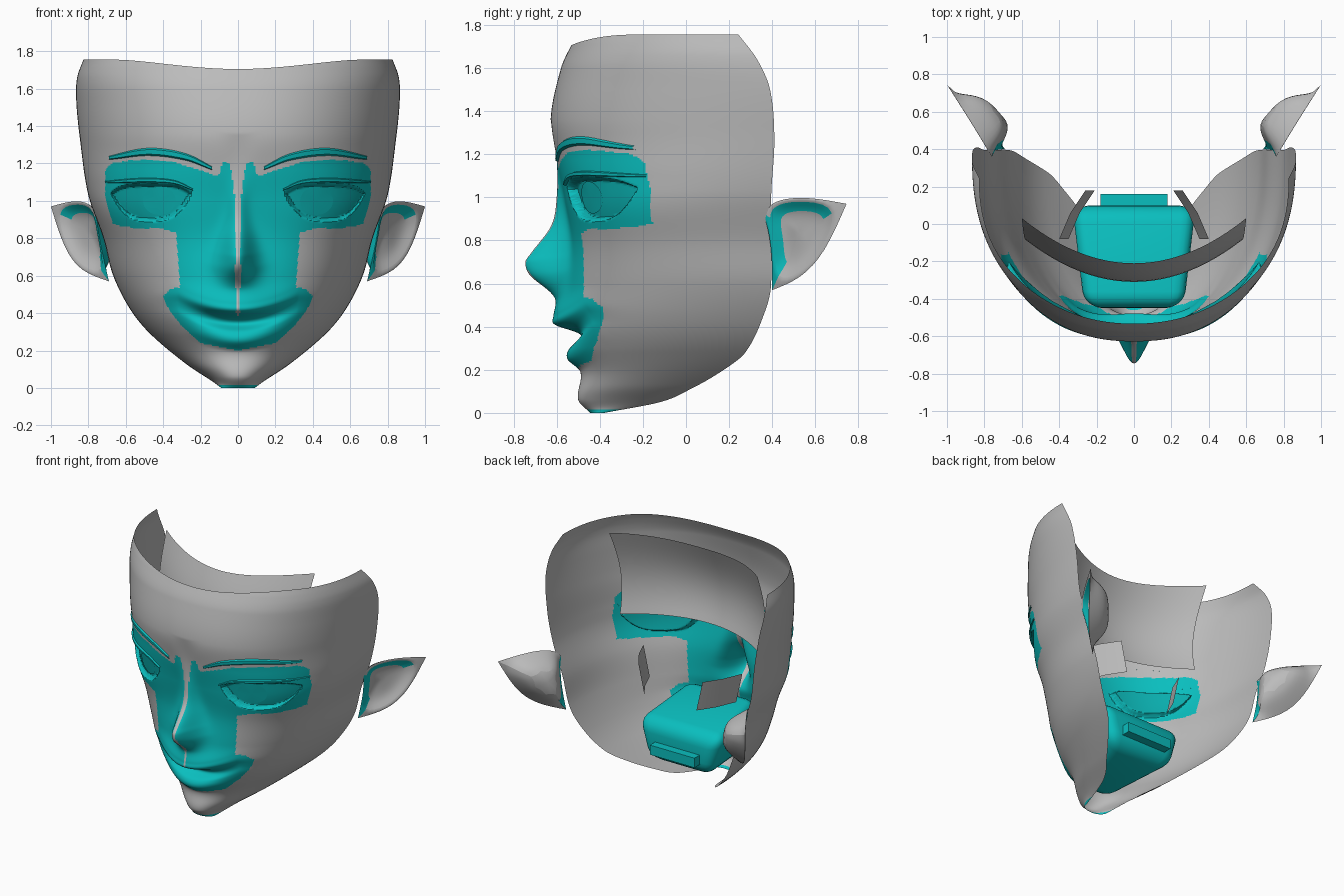
import bpy, bmesh, math
from mathutils import Vector

cube = bpy.data.objects.get("Cube")
if cube:
    bpy.data.objects.remove(cube)


def material(name, r, g, b):
    m = bpy.data.materials.new(name)
    m.use_nodes = True
    m.diffuse_color = (r, g, b, 1)
    node = next(n for n in m.node_tree.nodes if n.type == 'BSDF_PRINCIPLED')
    node.inputs["Base Color"].default_value = (r, g, b, 1)
    return m


GREY = material("light grey", .5, .5, .5)
TEAL = material("teal", .003, .52, .52)
DARK = material("deep teal", .003, .42, .42)


def curve(*pts):
    """Smooth interpolation through (key, value) pairs."""
    def tangent(i):
        a, b = pts[max(i - 1, 0)], pts[min(i + 1, len(pts) - 1)]
        return (b[1] - a[1]) / (b[0] - a[0])

    slopes = [tangent(i) for i in range(len(pts))]

    def f(k):
        k = min(max(k, pts[0][0]), pts[-1][0])
        i = 0
        while i < len(pts) - 2 and k > pts[i + 1][0]:
            i += 1
        (a, p), (b, q) = pts[i], pts[i + 1]
        h, t = b - a, (k - a) / (b - a)
        s = t * t * (3 - 2 * t)
        return (p + (q - p) * s + h * slopes[i] * t * (1 - t) ** 2
                - h * slopes[i + 1] * t * t * (1 - t))
    return f


def finish(name, bm, mats, mirror=False, smooth=True):
    me = bpy.data.meshes.new(name)
    bm.to_mesh(me)
    bm.free()
    for m in mats:
        me.materials.append(m)
    ob = bpy.data.objects.new(name, me)
    bpy.context.collection.objects.link(ob)
    if mirror:
        ob.modifiers.new("mirror", 'MIRROR').use_mirror_merge = False
    if smooth:
        bpy.ops.object.select_all(action='DESELECT')
        ob.select_set(True)
        bpy.context.view_layer.objects.active = ob
        bpy.ops.object.shade_smooth_by_angle(angle=math.radians(40))
    return ob


def grid(bm, rows):
    """Skin rows of points into quads."""
    vs = [[bm.verts.new(p) for p in row] for row in rows]
    for a, b in zip(vs, vs[1:]):
        for i in range(len(a) - 1):
            bm.faces.new((a[i], a[i + 1], b[i + 1], b[i]))


# Head shape by height: half width, rear edge, front without and with features
width = curve((0, .09), (.03, .13), (.13, .28), (.29, .47), (.42, .576), (.6, .667),
              (.8, .72), (1.03, .8), (1.33, .845), (1.54, .865), (1.66, .86), (1.76, .825))
rear = curve((0, -.38), (.05, -.12), (.11, .02), (.19, .16), (.28, .275), (.48, .37),
             (.6, .395), (1, .395), (1.27, .41), (1.5, .39), (1.64, .33), (1.76, .24))
front = curve((0, -.445), (.06, -.5), (.19, -.49), (.3, -.53), (.45, -.56), (.6, -.55),
              (.8, -.535), (1, -.565), (1.17, -.6), (1.36, -.628), (1.6, -.58), (1.71, -.53), (1.76, -.5))
profile = curve((0, -.445), (.06, -.5), (.19, -.49), (.25, -.55), (.3, -.54), (.34, -.48), (.37, -.5),
                (.41, -.61), (.45, -.615), (.52, -.605), (.56, -.63), (.64, -.725), (.7, -.745),
                (.74, -.72), (.87, -.625), (1, -.6), (1.17, -.6), (1.36, -.628))
spread = curve((0, .15), (.2, .17), (.3, .22), (.45, .2), (.55, .11), (.65, .09), (.8, .07), (1, .05), (1.3, .08))
# Squareness of the cross-section
power = curve((0, 2.2), (.6, 2.3), (.9, 2.6), (1.1, 2.4), (1.3, 2.25), (1.76, 2.25))


def eye_depth(x, z):
    """0 outside the eye opening, 1 well inside it."""
    t = (abs(x) - .465) / .215
    if abs(t) >= 1:
        return 0
    d = min(1.095 - .05 * t ** 4 - z, z - .89 - .15 * abs(t) ** 3)
    return min(max(d / .018, 0), 1)


def relief(x, z):
    zs = z - .9 * min(abs(x), .32) ** 2      # smile lifts the corners
    bump = 0
    if zs < 1.36:
        bump = (profile(zs) - front(zs)) * math.exp(-(x / spread(zs)) ** 2)
    return bump + .045 * eye_depth(x, z)


def surf(x, z):
    p = power(z)
    r = min(abs(x) / width(z), 1)
    b = rear(z)
    return b - (b - front(z)) * (1 - r ** p) ** (1 / p) + relief(x, z)


# Outline of the painted mask, one half
MASK = [(.01, .95), (.03, 1.12), (.045, 1.2), (.08, 1.21), (.105, 1.13), (.16, 1.15), (.35, 1.21),
        (.55, 1.22), (.68, 1.2), (.71, 1.16), (.71, 1.02), (.67, .88), (.62, .86), (.4, .85), (.33, .83),
        (.31, .54), (.36, .53), (.4, .49), (.37, .42), (.3, .33), (.2, .24), (0, .2), (0, .38),
        (.01, .4), (.01, .5), (.015, .6)]


def in_mask(x, z):
    inside = False
    for (a, p), (b, q) in zip(MASK, MASK[1:] + MASK[:1]):
        if (p > z) != (q > z) and x < a + (b - a) * (z - p) / (q - p):
            inside = not inside
    return inside


def rim(s):
    """Height of the open top edge, dipping at the middle."""
    s = min(s / .6, 1)
    return 1.705 + .05 * s * s * (3 - 2 * s)


# Face shell, open at the top and rear
ROWS, COLS = 230, 260
rows = []
for j in range(ROWS + 1):
    row = []
    for i in range(COLS + 1):
        u = 2 * i / COLS - 1
        z = j / ROWS * rim(abs(u))
        p, b = power(z), rear(z)
        a = abs(u) ** 1.12 * math.pi / 2
        x = math.copysign(width(z) * math.sin(a) ** (2 / p), u)
        y = b - (b - front(z)) * max(math.cos(a), 0) ** (2 / p) + relief(x, z)
        row.append((x, y, z))
    rows.append(row)
bm = bmesh.new()
grid(bm, rows)
for f in bm.faces:
    c = f.calc_center_median()
    if eye_depth(c.x, c.z) > .5:
        f.material_index = 2
    elif c.z < .012 or in_mask(abs(c.x), c.z):
        f.material_index = 1
finish("face_shell", bm, [GREY, TEAL, DARK])


# Brows and upper lashes: raised tapered ribbons lying on the face
def ribbon(name, path, half, lift, steps=24):
    zpath, x0, x1 = curve(*path), path[0][0], path[-1][0]
    rows = []
    for k in range(steps + 1):
        t = k / steps
        x, h = x0 + (x1 - x0) * t, half * math.sin(math.pi * (.08 + .84 * t)) ** .6
        z = zpath(x)
        rows.append([(x, surf(x, z + d * h) - e, z + d * h)
                     for d, e in ((-1, 0), (-.6, lift), (.6, lift), (1, 0))])
    bm = bmesh.new()
    grid(bm, rows)
    bmesh.ops.reverse_faces(bm, faces=bm.faces)
    finish(name, bm, [TEAL], mirror=True)


ribbon("brows", [(.14, 1.175), (.28, 1.235), (.48, 1.262), (.69, 1.23)], .021, .012)
ribbon("upper_lashes", [(.24, 1.06), (.34, 1.1), (.5, 1.11), (.71, 1.1)], .012, .015)

# Irises: thin discs following the eye surface
bm = bmesh.new()
ring = []
for k in range(32):
    a = math.tau * k / 32
    x, z = .42 + .088 * math.cos(a), 1.0 + .075 * math.sin(a)
    ring.append(bm.verts.new((x, surf(x, z) - .007, z)))
hub = bm.verts.new((.42, surf(.42, 1) - .007, 1))
for k in range(32):
    bm.faces.new((hub, ring[k], ring[(k + 1) % 32]))
finish("irises", bm, [DARK], mirror=True)

# Pointed ears: cupped outside, wedge behind, painted inner fold
OUTLINE = [(1, .745, .97), (.93, .645, .74), (.84, .53, .62), (.69, .4, .57),
           (.74, .4, .78), (.76, .36, .93), (.79, .41, .99), (.88, .56, 1.005)]
centre, out = Vector((.83, .5, .84)), Vector((.83, -.56, 0))
bm = bmesh.new()
crease = bm.edges.layers.float.new('crease_edge')
corner = bm.verts.layers.float.new('crease_vert')
rings = []
for scale, push in ((.45, -.15), (.85, -.045), (1, 0), (.92, .005), (.64, -.035), (.2, -.04)):
    rings.append([bm.verts.new(centre + (Vector(p) - centre) * scale + out * push) for p in OUTLINE])
n = len(OUTLINE)
for j in range(len(rings) - 1):
    for k in range(n):
        m = (k + 1) % n
        f = bm.faces.new((rings[j][k], rings[j][m], rings[j + 1][m], rings[j + 1][k]))
        f.material_index = int((j == 3 and k >= 3) or (j in (1, 2) and k in (3, 4)))
for end in (rings[0], rings[-1]):
    bm.faces.new(end)
for k in range(n):
    bm.edges.get((rings[2][k], rings[2][(k + 1) % n]))[crease] = 1
for k in (0, 3, 5):
    rings[2][k][corner] = 1
bmesh.ops.recalc_face_normals(bm, faces=bm.faces)
ears = finish("ears", bm, [GREY, TEAL], mirror=True)
subdivision = ears.modifiers.new("subdivision", 'SUBSURF')
subdivision.levels = subdivision.render_levels = 2

# Curved plate behind the forehead, bulging like the brow
bm = bmesh.new()
rows = []
for j in range(13):
    t = j / 12
    row = []
    for i in range(25):
        u = i / 12 - 1
        x = u * (.57 + .03 * t)
        row.append((x, .67 * x * x - .21 - .1 * math.sin(math.pi * (.2 + .8 * t)),
                    1.13 + t * (rim(abs(u) * .5) - 1.135)))
    rows.append(row)
grid(bm, rows)
finish("inner_forehead_plate", bm, [GREY])

# Tilted panels inside, behind the eyes
bm = bmesh.new()
grid(bm, [[(.26 + d, .18, z), (.34 + d, .06, z), (.4 + d, -.08, z)] for d, z in ((-.05, .72), (0, .94))])
finish("inner_eye_panels", bm, [GREY], mirror=True)

# Mouth bag with throat box, tapered to the chin
bm = bmesh.new()
bmesh.ops.create_cube(bm, size=2)
for v in bm.verts:
    back, top = v.co.y > 0, v.co.z > 0
    w = (.35 if back else .29) if top else (.27 if back else .13)
    v.co = (v.co.x * w, .1 if back else -.45, (.5 if back else .6) if top else (.21 if back else .13))
bmesh.ops.bevel(bm, geom=bm.edges[:], offset=.09, segments=5, profile=.5, affect='EDGES')
finish("mouth_bag", bm, [TEAL])
bm = bmesh.new()
bmesh.ops.create_cube(bm, size=1)
for v in bm.verts:
    v.co = (v.co.x * .36, .12 + v.co.y * .08, .32 + v.co.z * .07)
finish("throat_box", bm, [TEAL], smooth=False)
